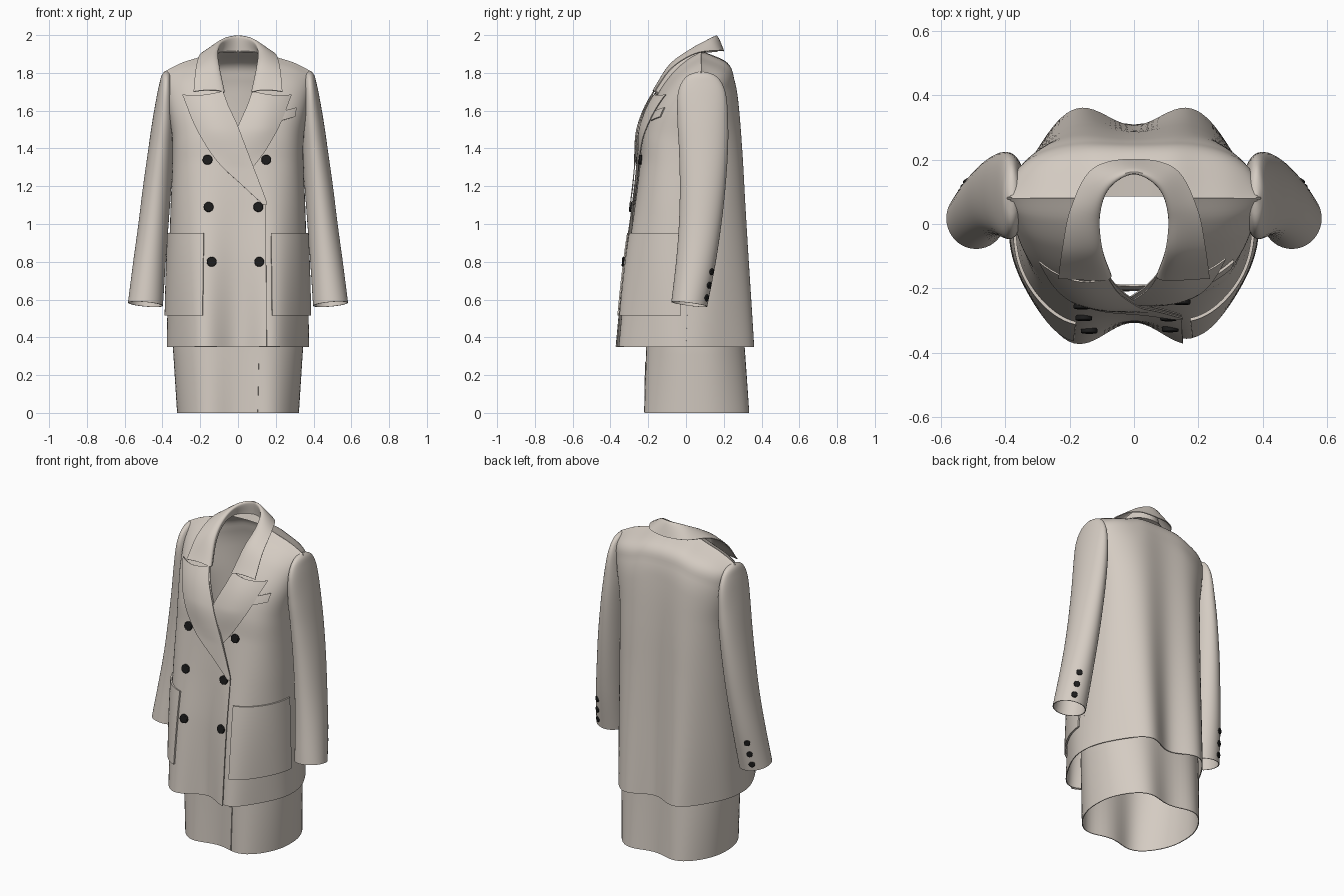
import bpy, math
from math import sin, cos, pi, asin
from mathutils import Vector

if "Cube" in bpy.data.objects:
    bpy.data.objects.remove(bpy.data.objects["Cube"])


def material(name, rgb):
    m = bpy.data.materials.new(name)
    m.diffuse_color = (*rgb, 1)
    m.use_nodes = True
    m.node_tree.nodes["Principled BSDF"].inputs["Base Color"].default_value = m.diffuse_color
    return m


CLOTH = material("beige cloth", (0.66, 0.60, 0.54))
BLACK = material("black button", (0.012, 0.012, 0.012))


def curve(table, x):
    """Smooth interpolation through (x, value) pairs."""
    x = min(max(x, table[0][0]), table[-1][0])
    last = len(table) - 1
    i = 0
    while i < last - 1 and x > table[i + 1][0]:
        i += 1

    def slope(k):
        a, b = table[max(k - 1, 0)], table[min(k + 1, last)]
        return (b[1] - a[1]) / (b[0] - a[0])
    (x0, y0), (x1, y1) = table[i], table[i + 1]
    h = x1 - x0
    t = (x - x0) / h
    return ((2*t**3 - 3*t**2 + 1) * y0 + (t**3 - 2*t**2 + t) * h * slope(i)
            + (3*t**2 - 2*t**3) * y1 + (t**3 - t**2) * h * slope(i + 1))


def linear(table, x):
    for (x0, y0), (x1, y1) in zip(table, table[1:]):
        if x <= x1:
            return y0 + (y1 - y0) * max(0, (x - x0) / (x1 - x0))
    return table[-1][1]


def sheet(name, fn, nu, nv, thick=0.005):
    """Thin cloth sheet from a function of u, v in 0..1."""
    verts = [fn(i / nu, j / nv) for j in range(nv + 1) for i in range(nu + 1)]
    r = nu + 1
    faces = [(j*r + i, j*r + i + 1, (j+1)*r + i + 1, (j+1)*r + i)
             for j in range(nv) for i in range(nu)]
    me = bpy.data.meshes.new(name)
    me.from_pydata(verts, [], faces)
    me.materials.append(CLOTH)
    ob = bpy.data.objects.new(name, me)
    bpy.context.collection.objects.link(ob)
    bpy.ops.object.select_all(action='DESELECT')
    ob.select_set(True)
    bpy.context.view_layer.objects.active = ob
    # weld closed seams
    weld = ob.modifiers.new("weld", 'WELD')
    weld.merge_threshold = 0.0003
    solid = ob.modifiers.new("solid", 'SOLIDIFY')
    solid.thickness = thick
    solid.offset = 0
    bpy.ops.object.modifier_apply(modifier="weld")
    bpy.ops.object.modifier_apply(modifier="solid")
    bpy.ops.object.shade_smooth_by_angle(angle=math.radians(50))
    return ob


# --- torso surface: tables by height ---
HEM, TOP = 0.35, 1.92
WIDTH = [(.35, .374), (.7, .368), (1.1, .355), (1.5, .345), (1.7, .368), (1.92, .392)]
FRONT = [(.35, -.338), (.8, -.305), (1.1, -.27), (1.35, -.24), (1.5, -.223),
         (1.65, -.172), (1.8, -.075), (1.88, .01), (1.92, .08)]
BACK = [(.35, .35), (.8, .325), (1.1, .31), (1.4, .295), (1.65, .275),
        (1.77, .255), (1.86, .215), (1.92, .08)]
MID = [(.35, 0), (1.1, .03), (1.6, .07), (1.92, .08)]
SHOULDER = [(0, 1.915), (.12, 1.908), (.2, 1.882), (.3, 1.85), (.395, 1.802)]


def torso(a, v, off=0.0, back=False):
    """a: -90..90 degrees across the front or back, v: hem to shoulder."""
    zq = HEM + (TOP - HEM) * v
    w = curve(WIDTH, zq)
    x = w * sin(a)
    n = 2.2 + (0.9 if back else 1.25) * v
    shape = max(0, 1 - abs(sin(a)) ** n) ** (1 / n)
    amp = linear([(0, .16), (.29, .08), (.5, .03), (.65, 0)], v)
    if back:
        amp = linear([(0, .13), (.5, .07), (.85, .04), (1, 0)], v)
    shape *= 1 - amp * cos(pi * x / 0.2)
    mid = curve(MID, zq)
    y = mid + (curve(BACK if back else FRONT, zq) - mid) * shape
    if back and v > 0.999:
        y = .08 + .085 * math.sqrt(max(0, 1 - (x / .12) ** 2))
    z = HEM + (curve(SHOULDER, abs(x)) - HEM) * v
    return (x + off * sin(a), y + off * cos(a) * (1 if back else -1), z)


def on_front(x, z, off):
    v = (z - HEM) / (curve(SHOULDER, abs(x)) - HEM)
    w = curve(WIDTH, HEM + (TOP - HEM) * v)
    return torso(asin(max(-1, min(1, x / w))), v, off)


def rise(t):
    return 1 - (1 - t) ** 1.5


# opening edge of the lapped front, as x by height
EDGE = [(.35, .145), (1.12, .14), (1.53, -.005), (1.7, -.08), (1.83, -.112), (1.92, -.115)]


def front_panel(s, lap):
    def fn(u, t):
        v = rise(t)
        zq = HEM + (TOP - HEM) * v
        end = asin(linear(EDGE, zq) / curve(WIDTH, zq))
        a = -pi / 2 + (end + pi / 2) * u
        return torso(-s * a, v, lap * cos(a) * (1 - v ** 6))
    return fn


sheet("back_panel", lambda u, t: torso((u - .5) * pi, rise(t), 0, True), 64, 60)
sheet("front_panel_lapped", front_panel(-1, .02), 44, 70)
sheet("front_panel_under", front_panel(1, 0), 44, 70)

# --- lapels with peaked corners ---
LAPEL_OUT = [(1.10, .125), (1.2, .025), (1.33, -.10), (1.5, -.20), (1.685, -.272)]


def lapel(s, off):
    def fn(u, t):
        z = 1.10 + .585 * t
        xi, xo = linear(EDGE, z), curve(LAPEL_OUT, z)
        x = xi + (min(xo, xi) - xi) * u
        if t > .9:      # top edge dips either side of the notch
            z += (t - .9) * 10 * (.018 * (1 - u) - .012 * sin(pi * u))
        up = max(0, min(1, (z - 1.3) / .2))
        lift = off + up * (.012 * sin(pi * u) + (.008 if s > 0 else 0))
        return on_front(-s * x, z, lift)
    return fn


sheet("lapel_lapped", lapel(-1, .03), 14, 40)
sheet("lapel_under", lapel(1, .008), 14, 40)

# --- collar: (inner, fold, outer) stations from back neck to notch ---
STATIONS = [((0, .165, 1.91), (0, .158, 1.995), (0, .2, 1.915)),
            ((.085, .125, 1.91), (.08, .115, 1.974), (.128, .17, 1.918)),
            ((.118, .04, 1.885), (.113, .025, 1.922), (.195, .05, 1.902)),
            ((.112, -.05, 1.81), (.108, -.085, 1.838), (.222, -.075, 1.825)),
            ((.085, -.13, 1.69), (.083, -.172, 1.70), (.235, -.168, 1.70))]
RING = ([(-k, [(-p[0], p[1], p[2]) for p in STATIONS[k]]) for k in range(4, 0, -1)]
        + [(k, STATIONS[k]) for k in range(5)])


def collar(u, v):
    s = -4 + 8 * u
    pts = [[curve([(k, st[c][d]) for k, st in RING], s) for d in range(3)] for c in range(3)]
    x, y, z = (curve([(c, pts[c][d]) for c in range(3)], 2 * v) for d in range(3))
    return (x, y, z + .008 * max(0, sin(pi * (2 * v - 1))) * (v > .5))


sheet("collar", collar, 64, 14)

# --- pockets ---
for s, side in ((-1, "left"), (1, "right")):
    def patch(u, v, s=s):
        a = asin(.47) + (1.50 - asin(.47)) * u
        z = .515 + .435 * v
        lift = .012 + (.014 * cos(a) if s < 0 else 0)
        return torso(s * a, (z - HEM) / (curve(SHOULDER, .37 * sin(a)) - HEM), lift)
    sheet("patch_pocket_" + side, patch, 20, 16, .01)
sheet("breast_welt", lambda u, v: on_front(.224 + .07 * u + .008 * v,
      1.547 + .05 * v + .02 * u, .008), 8, 4, .008)

# --- sleeves: z, inner x, outer x, front y, back y ---
SLEEVE = [(.575, .40, .58, -.075, .11), (.8, .385, .552, -.05, .155), (1.0, .37, .525, -.035, .185),
          (1.2, .355, .50, -.03, .207), (1.4, .342, .472, -.035, .22), (1.55, .335, .45, -.043, .22),
          (1.68, .342, .427, -.042, .21), (1.75, .35, .412, -.02, .185),
          (1.79, .358, .40, .02, .145), (1.805, .37, .385, .07, .09)]


def sleeve(ang, z):
    xi, xo, yf, yb = [curve([(r[0], r[k]) for r in SLEEVE], z) for k in range(1, 5)]
    tilt = max(0, 1 - (z - .575) / .3)
    return ((xi + xo) / 2 + (xo - xi) / 2 * cos(ang),
            (yf + yb) / 2 + (yb - yf) / 2 * sin(ang),
            z + tilt * (.008 * cos(ang) - .012 * sin(ang)))


def button(name, loc, direction, r=.026):
    bpy.ops.mesh.primitive_cylinder_add(vertices=24, radius=r, depth=.016, location=loc)
    ob = bpy.context.object
    ob.name = name
    ob.rotation_euler = direction.to_track_quat('Z', 'Y').to_euler()
    ob.data.materials.append(BLACK)
    bev = ob.modifiers.new("round", 'BEVEL')
    bev.width = .004
    bev.segments = 2
    bpy.ops.object.shade_smooth_by_angle(angle=math.radians(40))


for s, side in ((-1, "left"), (1, "right")):
    def tube(u, v, s=s):
        x, y, z = sleeve(2 * pi * u, .575 + 1.23 * rise(v))
        return (s * x, y, z)
    sheet("sleeve_" + side, tube, 40, 50)
    for z in (.615, .68, .75):
        x, y, z = sleeve(math.radians(62), z)
        button("cuff_button_" + side, (s * x, y, z), Vector((s * .5, .86, -.1)), .018)

# --- front buttons in two columns ---
for x, z in ((-.15, 1.34), (.145, 1.34), (-.145, 1.09), (.10, 1.09), (-.13, .80), (.105, .80)):
    lift = .01 if z > 1.2 and x > 0 else .026
    button("front_button", on_front(x, z, lift), Vector((0, -1, .08)))


# --- skirt ---
def skirt(ang, z, off=0):
    w = linear([(0, .32), (.36, .343), (.7, .335), (1.15, .27)], z) + off
    d = linear([(0, .277), (.36, .262), (.7, .255), (1.15, .225)], z) + off
    c, q = cos(ang), sin(ang)
    x = w * math.copysign(abs(c) ** (2 / 2.4), c)
    lobes = 1 - .1 * max(0, 1 - z / .9) * cos(pi * x / .2)
    return (x, .057 - .02 * z + d * math.copysign(abs(q) ** (2 / 2.4), q) * lobes, z)


sheet("skirt", lambda u, v: skirt(2 * pi * u, 1.15 * v), 72, 30)
sheet("skirt_slit_flap", lambda u, v: skirt(-pi / 2 + .13 * (1 + u), .004 + .266 * v, .005), 6, 10)
